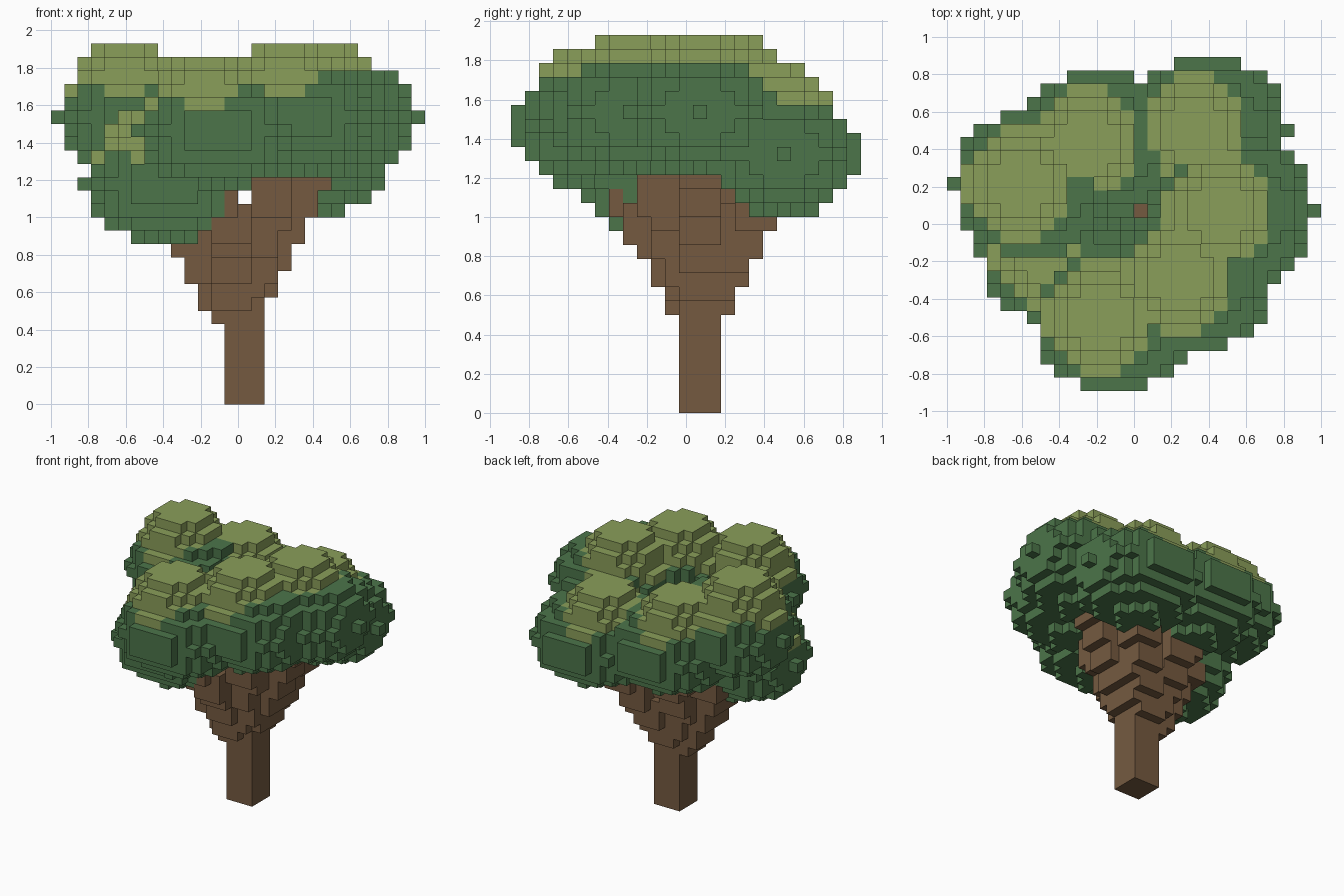
import bpy, bmesh, math
from mathutils import Vector

cube = bpy.data.objects.get("Cube")
if cube:
    bpy.data.objects.remove(cube, do_unlink=True)

H = 1 / 14                                   # block size
ORIGIN = Vector((-1.0, -12.5 * H, 0.0))      # corner of block (0, 0, 0)
FORK = (14, 13, 6)                           # where the branches leave the trunk

# Block coordinates of the leaf clump centres
CLUMPS = {
    "left_side": (21, 13, 21),
    "right_side": (6, 15, 21),
    "back_left": (19, 19, 18),
    "back_right": (11, 18, 19),
    "front_left": (18, 8, 21),
    "front": (12, 5, 20),
    "low_right": (8, 10, 16),
}


def make_material(name, rgb):
    mat = bpy.data.materials.new(name)
    mat.use_nodes = True
    colour = (*rgb, 1.0)
    mat.diffuse_color = colour
    bsdf = next(n for n in mat.node_tree.nodes if n.type == 'BSDF_PRINCIPLED')
    bsdf.inputs["Base Color"].default_value = colour
    return mat


BARK = make_material("bark_brown", (0.178, 0.102, 0.051))
DARK = make_material("leaf_dark_green", (0.072, 0.178, 0.068))
LIGHT = make_material("leaf_light_green", (0.254, 0.342, 0.102))


def ellipsoid(centre, radii):
    """Blocks whose centres lie in an ellipsoid."""
    spans = [range(-math.ceil(r), math.ceil(r) + 1) for r in radii]
    rx, ry, rz = radii
    return {(centre[0] + x, centre[1] + y, centre[2] + z)
            for x in spans[0] for y in spans[1] for z in spans[2]
            if (x / rx) ** 2 + (y / ry) ** 2 + (z / rz) ** 2 <= 1}


def slab(x, y, z):
    """Three by three by three blocks around a point."""
    return {(x + a, y + b, z + c)
            for a in (-1, 0, 1) for b in (-1, 0, 1) for c in (-1, 0, 1)}


def branch(target):
    """Thick block line rising from the fork to a clump centre."""
    blocks = set()
    rise = target[2] - FORK[2]
    for step in range(rise + 1):
        t = step / rise
        x = math.floor(FORK[0] + (target[0] - FORK[0]) * t)
        y = FORK[1] + int((target[1] - FORK[1]) * t)
        blocks |= slab(x, y, FORK[2] + step)
    return blocks


# Parts in order of priority: light caps, dark clumps, then wood
parts = []
for name, (x, y, z) in CLUMPS.items():
    parts.append((name + "_leaf_cap", LIGHT,
                  ellipsoid((x - 1, y, z + 2), (4.15, 4.15, 3.6))))
for name, centre in CLUMPS.items():
    parts.append((name + "_leaf_clump", DARK, ellipsoid(centre, (6.05, 5.5, 4.3))))
parts.append(("trunk", BARK, {(x, y, z) for x in (13, 14, 15)
                              for y in (12, 13, 14) for z in range(FORK[2] + 2)}))
for name, centre in CLUMPS.items():
    parts.append((name + "_branch", BARK, branch(centre)))

# Each block belongs to the first part that claims it
filled = set()
owned = []
for name, mat, blocks in parts:
    owned.append((name, mat, sorted(blocks - filled)))
    filled |= blocks


def build(name, mat, blocks):
    """Mesh of the exposed block sides."""
    bm = bmesh.new()
    corners = {}

    def corner(key):
        if key not in corners:
            corners[key] = bm.verts.new(ORIGIN + Vector(key) * H)
        return corners[key]

    for block in blocks:
        for axis in range(3):
            u, v = (axis + 1) % 3, (axis + 2) % 3
            for side in (0, 1):
                near = list(block)
                near[axis] += 2 * side - 1
                if tuple(near) in filled:
                    continue
                loop = [(0, 0), (1, 0), (1, 1), (0, 1)]
                if not side:
                    loop.reverse()
                face = []
                for a, b in loop:
                    key = list(block)
                    key[axis] += side
                    key[u] += a
                    key[v] += b
                    face.append(corner(tuple(key)))
                bm.faces.new(face)
    if bm.faces:
        mesh = bpy.data.meshes.new(name)
        bm.to_mesh(mesh)
        mesh.materials.append(mat)
        bpy.context.collection.objects.link(bpy.data.objects.new(name, mesh))
    bm.free()


for part in owned:
    build(*part)
